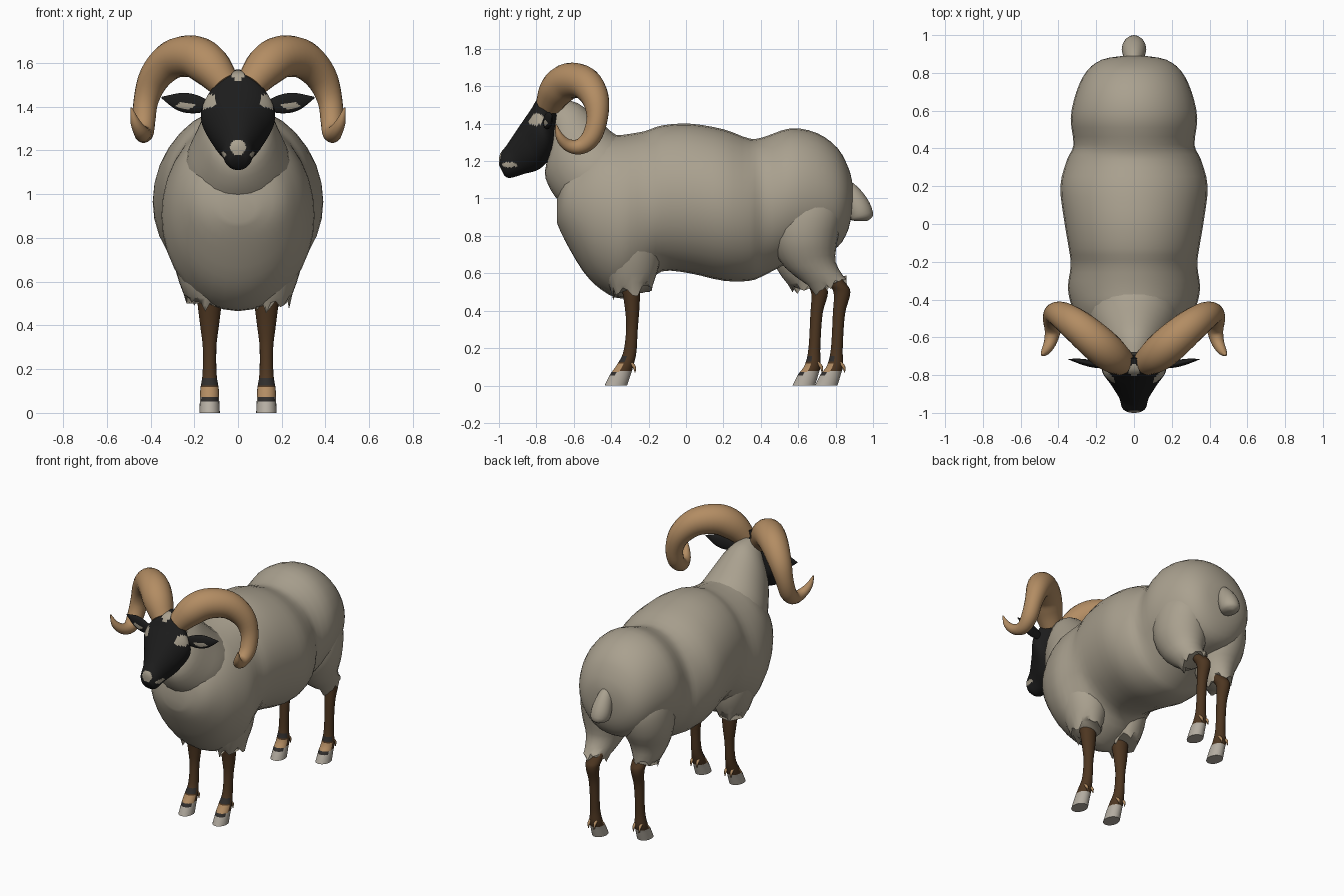
import bpy, bmesh, random
from mathutils import Vector
from math import sin, cos, tau

random.seed(4)
if "Cube" in bpy.data.objects:
    bpy.data.objects.remove(bpy.data.objects["Cube"], do_unlink=True)


def material(name, rgb):
    m = bpy.data.materials.new(name)
    m.use_nodes = True
    m.diffuse_color = (*rgb, 1)
    m.node_tree.nodes["Principled BSDF"].inputs["Base Color"].default_value = (*rgb, 1)
    return m


FLEECE = material("fleece", (0.40, 0.355, 0.275))
BLACK = material("black face", (0.012, 0.012, 0.012))
HORN = material("horn tan", (0.45, 0.265, 0.125))
BROWN = material("leg brown", (0.075, 0.037, 0.015))
HOOF = material("hoof grey", (0.46, 0.42, 0.36))
BAND = material("dark band", (0.03, 0.027, 0.025))


def smooth_path(points, steps):
    """Catmull-Rom interpolation of tuples of any length."""
    out = []
    last = len(points) - 1
    for i in range(last):
        quad = [points[max(0, min(last, i + k))] for k in (-1, 0, 1, 2)]
        for s in range(steps):
            t = s / steps
            out.append([0.5 * (2 * b + (c - a) * t + (2*a - 5*b + 4*c - d) * t**2
                               + (3*b - a - 3*c + d) * t**3) for a, b, c, d in zip(*quad)])
    return out + [list(points[-1])]


def skin(name, rings, sides, mats, rule=None, ragged=0):
    """Skin elliptical rings given as (centre, u axis, v axis)."""
    bm = bmesh.new()
    loops = [[bm.verts.new(c + u * cos(tau * k / sides) + v * sin(tau * k / sides))
              for k in range(sides)] for c, u, v in rings]
    for vert in loops[-1]:
        vert.co.z += random.uniform(-ragged, ragged)
    for a, b in zip(loops, loops[1:]):
        for k in range(sides):
            j = (k + 1) % sides
            bm.faces.new((a[k], a[j], b[j], b[k]))
    bm.faces.new(loops[0])
    bm.faces.new(loops[-1])
    bmesh.ops.recalc_face_normals(bm, faces=bm.faces)
    if rule:
        for f in bm.faces:
            f.material_index = rule(f.calc_center_median(), f.normal)
    mesh = bpy.data.meshes.new(name)
    bm.to_mesh(mesh)
    bm.free()
    for m in mats:
        mesh.materials.append(m)
    ob = bpy.data.objects.new(name, mesh)
    bpy.context.collection.objects.link(ob)
    bpy.ops.object.select_all(action="DESELECT")
    ob.select_set(True)
    bpy.context.view_layer.objects.active = ob
    bpy.ops.object.shade_smooth_by_angle(angle=0.8)


def loft(name, stations, mats, x=0, sides=24, steps=3, **kw):
    """Each station: two opposite points in the side plane (y, z, y, z) and a half width."""
    rings = []
    for ya, za, yb, zb, w in smooth_path(stations, steps):
        rings.append((Vector((x, (ya + yb) / 2, (za + zb) / 2)), Vector((max(w, 0.004), 0, 0)),
                      Vector((0, (ya - yb) / 2, (za - zb) / 2))))
    skin(name, rings, sides, mats, **kw)


def tube(name, path, mats, side, ref, flat=1, sides=20, steps=4, **kw):
    """Tapered tube through (x, y, z, radius), x multiplied by side."""
    pts = [(Vector((p[0] * side, p[1], p[2])), max(p[3], 0.003))
           for p in smooth_path(path, steps)]
    ref = Vector((ref[0] * side, ref[1], ref[2]))
    rings = []
    for i, (c, r) in enumerate(pts):
        t = (pts[min(i + 1, len(pts) - 1)][0] - pts[max(i - 1, 0)][0]).normalized()
        u = (ref - t * ref.dot(t)).normalized()
        rings.append((c, u * r, t.cross(u) * r * flat))
    skin(name, rings, sides, mats, **kw)


def inside(c, centre, radii):
    return sum(((p - q) / r) ** 2 for p, q, r in zip((abs(c.x), c.y, c.z), centre, radii)) < 1


# Fleece barrel: y, top, bottom, half width
barrel = [(-0.69, 1.0, 0.87, 0.08), (-0.65, 1.15, 0.78, 0.2), (-0.55, 1.27, 0.61, 0.28),
          (-0.45, 1.33, 0.51, 0.325), (-0.34, 1.34, 0.465, 0.35), (-0.22, 1.36, 0.53, 0.335),
          (-0.13, 1.39, 0.61, 0.345), (0.02, 1.4, 0.6, 0.37), (0.2, 1.37, 0.56, 0.39),
          (0.34, 1.32, 0.56, 0.355), (0.42, 1.33, 0.59, 0.32), (0.56, 1.375, 0.66, 0.335),
          (0.7, 1.35, 0.7, 0.305), (0.81, 1.27, 0.74, 0.25), (0.87, 1.16, 0.84, 0.17),
          (0.89, 1.08, 0.96, 0.06)]
loft("body_fleece", [(y, t, y, b, w) for y, t, b, w in barrel], [FLEECE], sides=32)

# Neck and tail
loft("neck", [(-0.68, 1.53, -0.72, 1.26, 0.1), (-0.58, 1.51, -0.755, 1.14, 0.15),
              (-0.48, 1.43, -0.72, 1.04, 0.195), (-0.36, 1.33, -0.65, 0.95, 0.24),
              (-0.2, 1.28, -0.54, 0.82, 0.24)], [FLEECE])
loft("tail", [(0.84, 1.12, 0.82, 1.0, 0.035), (0.92, 1.06, 0.85, 0.95, 0.055),
              (0.98, 0.98, 0.87, 0.91, 0.065), (1.0, 0.91, 0.88, 0.885, 0.055),
              (0.97, 0.88, 0.91, 0.88, 0.02)], [FLEECE], sides=16)


# Head with pale eye, nose, mouth and forehead markings
def head_rule(c, n):
    pale = (inside(c, (0.145, -0.81, 1.425), (0.055, 0.05, 0.036))
            or inside(c, (0, -1.0, 1.215), (0.036, 0.05, 0.036))
            or inside(c, (0, -1.0, 1.175), (0.018, 0.04, 0.025))
            or inside(c, (0.07, -0.945, 1.18), (0.03, 0.045, 0.014))
            or inside(c, (0, -0.775, 1.545), (0.026, 0.04, 0.045)))
    return 1 if pale else 0


loft("head", [(-0.71, 1.57, -0.69, 1.42, 0.06), (-0.78, 1.55, -0.69, 1.33, 0.125),
              (-0.83, 1.475, -0.71, 1.24, 0.17), (-0.895, 1.38, -0.78, 1.16, 0.125),
              (-0.955, 1.29, -0.87, 1.13, 0.08), (-0.995, 1.235, -0.94, 1.11, 0.064),
              (-1.0, 1.18, -0.97, 1.12, 0.04)], [BLACK, FLEECE], sides=56, steps=12, rule=head_rule)


def ear_rule(c, n):
    return 1 if n.y < -0.3 and inside(c, (0.24, -0.74, 1.405), (0.042, 0.1, 0.016)) else 0


def leg_rule(c, n):
    across = abs(abs(c.x) - 0.13)
    if c.z < 0.07:
        return 2 if n.y < -0.4 and c.z > 0.05 and across < 0.036 else 1
    if c.z < 0.115 and n.y < -0.25:
        return 3
    if c.z < 0.08:
        return 1
    return 2 if 0.128 < c.z < 0.155 and n.y < -0.2 else 0


# Legs: z, front y, back y, half width
front_leg = [(0.62, -0.36, -0.24, 0.065), (0.5, -0.34, -0.245, 0.055), (0.4, -0.325, -0.25, 0.043),
             (0.3, -0.32, -0.258, 0.031), (0.18, -0.335, -0.265, 0.032), (0.11, -0.37, -0.28, 0.042),
             (0.06, -0.405, -0.295, 0.044), (0, -0.435, -0.315, 0.047)]
hind_leg = [(0.62, 0.72, 0.79, 0.05), (0.54, 0.765, 0.86, 0.05), (0.49, 0.79, 0.878, 0.043),
            (0.38, 0.785, 0.85, 0.033), (0.2, 0.775, 0.838, 0.031), (0.11, 0.755, 0.84, 0.041),
            (0.06, 0.72, 0.828, 0.044), (0, 0.69, 0.81, 0.047)]


def leg(name, shape, x, shift):
    loft(name, [(a + shift, z, b + shift, z, w) for z, a, b, w in shape],
         [BROWN, HOOF, BAND, HORN], x=x, sides=24, steps=8, rule=leg_rule)
    back = shape[5][2] + shift
    for k in (-1, 1):
        claw_x = x + k * 0.022
        tube(name + "_dewclaw", [(claw_x, back - 0.02, 0.125, 0.009), (claw_x, back + 0.003, 0.1, 0.009),
                                 (claw_x, back + 0.008, 0.07, 0.002)], [HORN], 1, (1, 0, 0), sides=8)


for side, label in ((1, "left"), (-1, "right")):
    tube(label + "_horn",
         [(0.06, -0.735, 1.5, 0.07), (0.125, -0.69, 1.58, 0.094), (0.2, -0.625, 1.628, 0.097),
          (0.3, -0.54, 1.615, 0.088), (0.38, -0.485, 1.535, 0.073), (0.42, -0.475, 1.43, 0.057),
          (0.43, -0.505, 1.33, 0.052), (0.43, -0.565, 1.278, 0.043), (0.445, -0.63, 1.285, 0.033),
          (0.47, -0.675, 1.33, 0.022), (0.488, -0.695, 1.395, 0.004)],
         [HORN], side, (0.62, -0.78, 0))
    tube(label + "_ear",
         [(0.12, -0.755, 1.4, 0.02), (0.2, -0.745, 1.412, 0.043), (0.27, -0.73, 1.423, 0.04),
          (0.35, -0.715, 1.442, 0.003)], [BLACK, FLEECE], side, (0, 0, 1), flat=0.4,
         sides=28, steps=10, rule=ear_rule)

    # Front leg and its ragged shoulder fleece
    leg(label + "_front_leg", front_leg, 0.13 * side, 0)
    loft(label + "_shoulder_fleece",
         [(-0.46, 1.0, -0.18, 1.0, 0.13), (-0.47, 0.8, -0.14, 0.8, 0.155),
          (-0.45, 0.64, -0.14, 0.66, 0.135), (-0.39, 0.485, -0.18, 0.53, 0.085)],
         [FLEECE], x=0.15 * side, ragged=0.035)

    # Hind leg in stride, with its ragged haunch fleece
    shift = 0 if side == 1 else -0.12
    leg(label + "_hind_leg", hind_leg, 0.13 * side, shift)
    hem = shift * 0.4
    loft(label + "_haunch_fleece",
         [(0.54, 1.12, 0.72, 1.12, 0.08), (0.45, 0.95, 0.83, 0.95, 0.155),
          (0.45, 0.78, 0.81, 0.78, 0.16), (0.53 + hem, 0.63, 0.8 + hem, 0.66, 0.115),
          (0.69 + shift, 0.51, 0.86 + shift, 0.56, 0.07)],
         [FLEECE], x=0.15 * side, ragged=0.03)
